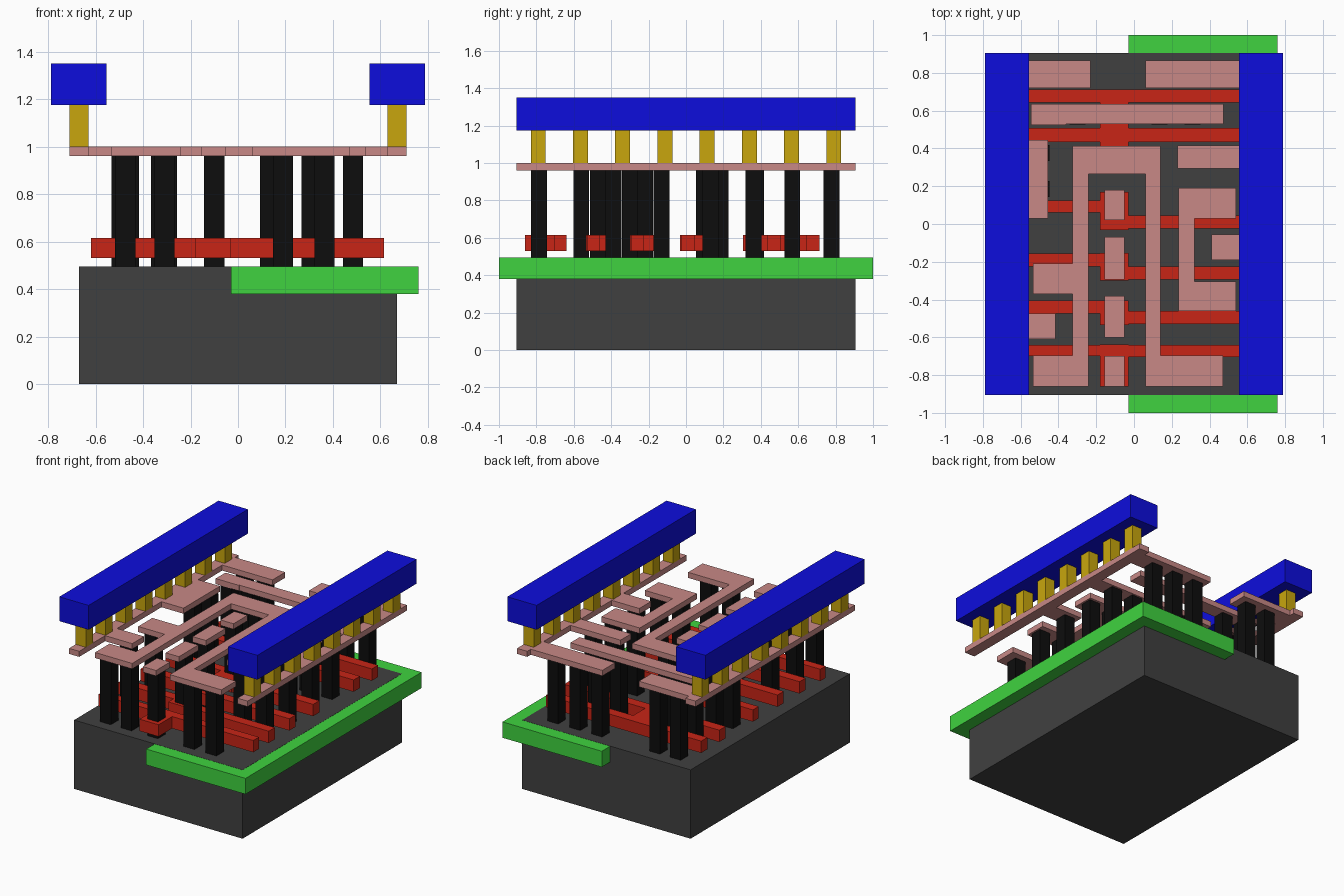
import bpy, bmesh


def mat(name, rgb):
    m = bpy.data.materials.new(name)
    m.diffuse_color = (*rgb, 1)
    return m


DARK = mat("dark_grey", (0.051, 0.051, 0.051))
GREEN = mat("green", (0.05, 0.65, 0.05))
RED = mat("red", (0.58, 0.018, 0.008))
BLACK = mat("black", (0.004, 0.004, 0.004))
PINK = mat("pink", (0.58, 0.25, 0.24))
GOLD = mat("gold", (0.58, 0.38, 0.004))
BLUE = mat("blue", (0.004, 0.004, 0.72))


def slab(name, outlines, z0, z1, material=None):
    """Extrude one or more flat outlines from z0 to z1 as one object."""
    bm = bmesh.new()
    for pts in outlines:
        face = bm.faces.new([bm.verts.new((x, y, z0)) for x, y in pts])
        ext = bmesh.ops.extrude_face_region(bm, geom=[face], use_keep_orig=True)
        for v in ext["geom"]:
            if isinstance(v, bmesh.types.BMVert):
                v.co.z = z1
    bmesh.ops.recalc_face_normals(bm, faces=bm.faces)
    me = bpy.data.meshes.new(name)
    bm.to_mesh(me)
    bm.free()
    ob = bpy.data.objects.new(name, me)
    bpy.context.collection.objects.link(ob)
    if material:
        me.materials.append(material)
    return ob


def rect(x0, x1, y0, y1):
    return [(x0, y0), (x1, y0), (x1, y1), (x0, y1)]


def square(x, y, w=0.085):
    return rect(x - w / 2, x + w / 2, y - w / 2, y + w / 2)


# Base block, well and buried active regions
slab("substrate", [rect(-0.67, 0.67, -0.905, 0.905)], 0, 0.495, DARK)
slab("well", [rect(-0.03, 0.76, -1, 1)], 0.38, 0.494, GREEN)
slab("active_regions", [rect(-0.56, -0.22, -0.86, 0.86),
                        rect(0.06, 0.56, -0.86, 0.86)], 0.43, 0.492)

# Gate strips: left arm, centre pad, right arm
XL, XR, PL, PR = -0.62, 0.615, -0.18, -0.03


def gate(left, pad, right):
    (a, b), (c, d), (e, f) = left, pad, right
    return [(XL, a), (PL, a), (PL, c), (PR, c), (PR, e), (XR, e),
            (XR, f), (PR, f), (PR, d), (PL, d), (PL, b), (XL, b)]


gates = [
    gate((-0.70, -0.64), (-0.86, -0.639), (-0.705, -0.64)),
    gate((-0.475, -0.405), (-0.535, -0.404), (-0.53, -0.46)),
    gate((-0.225, -0.155), (-0.30, -0.154), (-0.295, -0.225)),
    gate((0.06, 0.125), (-0.031, 0.17), (-0.025, 0.045)),
    # double strip joined by its pad
    [(XL, 0.435), (PL, 0.435), (PL, 0.305), (PR, 0.305), (PR, 0.435),
     (XR, 0.435), (XR, 0.507), (PR, 0.507), (PR, 0.642), (XR, 0.642),
     (XR, 0.713), (XL, 0.713), (XL, 0.642), (PL, 0.642), (PL, 0.507),
     (XL, 0.507)],
]
slab("gate_strips", gates, 0.53, 0.615, RED)

# Contact posts, listed by row
rows = {
    -0.785: (-0.475, -0.31, -0.10, 0.19, 0.365),
    -0.56: (-0.475,),
    -0.47: (-0.10,),
    -0.388: (0.31, 0.485),
    -0.30: (-0.46,),
    -0.22: (-0.10,),
    -0.13: (0.485,),
    0.095: (-0.10,),
    0.13: (0.31, 0.485),
    0.185: (-0.49,),
    0.36: (-0.10, 0.31, 0.485),
    0.375: (-0.49,),
    0.568: (-0.465, -0.30, 0.135, 0.31),
    0.778: (-0.49, -0.325, 0.135, 0.31, 0.485),
}
slab("contact_posts", [square(x, y) for y, xs in rows.items() for x in xs],
     0.49, 0.96, BLACK)


# Lower metal: supply rails with tabs reaching inwards
def rail(side, tabs):
    pts = [(side * 0.71, 0.905), (side * 0.71, -0.905), (side * 0.63, -0.905)]
    for reach, y0, y1 in tabs:
        pts += [(side * 0.63, y0), (reach, y0), (reach, y1), (side * 0.63, y1)]
    return pts + [(side * 0.63, 0.905)]


Z0, Z1 = 0.96, 1.0
slab("left_rail", [rail(-1, [(-0.415, -0.61, -0.475), (-0.455, 0.03, 0.445),
                             (-0.23, 0.72, 0.865)])], Z0, Z1, PINK)
slab("right_rail", [rail(1, [(0.41, -0.19, -0.055), (0.23, 0.295, 0.415),
                             (0.06, 0.72, 0.865)])], Z0, Z1, PINK)
# Arch-shaped output wire
slab("arch_wire", [[
    (-0.535, -0.86), (-0.24, -0.86), (-0.24, 0.265), (0.06, 0.265),
    (0.06, -0.86), (0.47, -0.86), (0.47, -0.695), (0.14, -0.695),
    (0.14, 0.412), (-0.325, 0.412), (-0.325, -0.21), (-0.535, -0.21),
    (-0.535, -0.37), (-0.325, -0.37), (-0.325, -0.695), (-0.535, -0.695),
]], Z0, Z1, PINK)
slab("bracket_wire", [[
    (0.235, -0.46), (0.54, -0.46), (0.54, -0.305), (0.32, -0.305),
    (0.32, 0.03), (0.54, 0.03), (0.54, 0.19), (0.235, 0.19),
]], Z0, Z1, PINK)
slab("cross_wire", [[
    (-0.545, 0.525), (-0.36, 0.525), (-0.36, 0.53), (0.475, 0.53),
    (0.475, 0.635), (-0.545, 0.635),
]], Z0, Z1, PINK)
slab("input_pads", [rect(-0.155, -0.05, a, b) for a, b in
                    ((-0.86, -0.70), (-0.60, -0.38), (-0.295, -0.07), (0.02, 0.18))],
     Z0, Z1, PINK)

# Via posts and upper power bars on both sides
for side, label in ((-1, "left"), (1, "right")):
    slab(label + "_vias", [square(side * 0.67, -0.79 + i * 0.2257, 0.08)
                           for i in range(8)], 1.0, 1.175, GOLD)
    xs = sorted((side * 0.555, side * 0.788))
    slab(label + "_power_bar", [rect(*xs, -0.905, 0.905)], 1.175, 1.35, BLUE)
